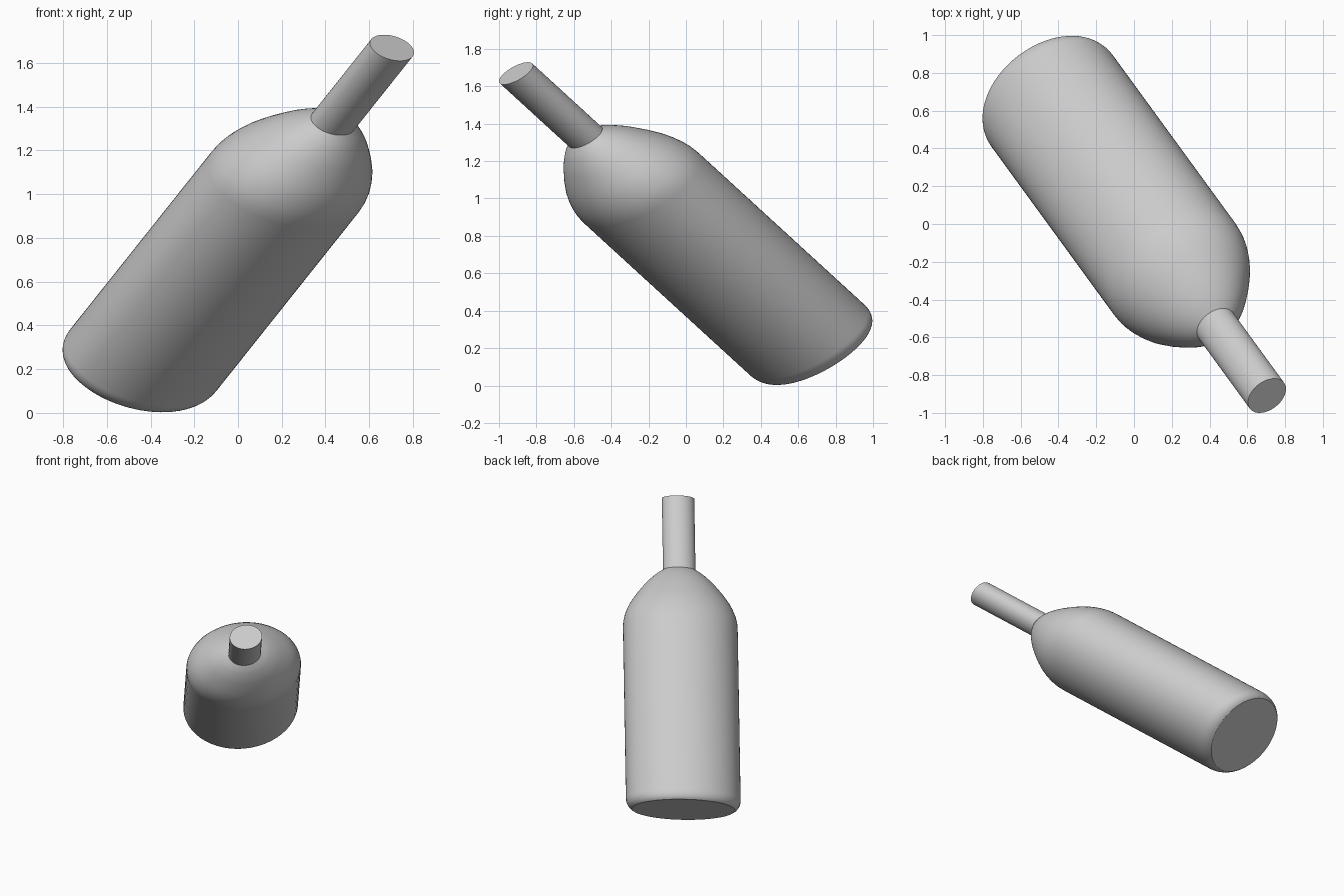
import bpy
import bmesh
import math
from mathutils import Matrix, Vector

cube = bpy.data.objects.get("Cube")
if cube:
    bpy.data.objects.remove(cube)

# One plain material for the whole bottle
grey = bpy.data.materials.new("light_grey")
grey.use_nodes = True
colour = (0.6, 0.6, 0.6, 1.0)
grey.diffuse_color = colour
grey.node_tree.nodes["Principled BSDF"].inputs["Base Color"].default_value = colour

# Slanted frame: two half-widths of the oval section, the long axis, the base centre
side = Vector((0.3565, 0.1266, -0.0773))
depth = Vector((0.0, 0.2954, 0.1965))
axis = Vector((1.137, -1.56, 1.428))
base = Vector((-0.433, 0.651, 0.241))
frame = Matrix((side, depth, axis)).transposed().to_4x4()
frame.translation = base

SEGMENTS = 72


def lathe(name, profile):
    """Turn (radius, height) points into a closed solid in the slanted frame."""
    bm = bmesh.new()
    rings = []
    for radius, height in profile:
        angles = [2 * math.pi * i / SEGMENTS for i in range(SEGMENTS)]
        rings.append([bm.verts.new((radius * math.cos(a), radius * math.sin(a), height))
                      for a in angles])
    for low, high in zip(rings, rings[1:]):
        for i in range(SEGMENTS):
            j = (i + 1) % SEGMENTS
            bm.faces.new((low[i], low[j], high[j], high[i]))
    bm.faces.new(rings[0][::-1])
    bm.faces.new(rings[-1])
    bm.transform(frame)
    bmesh.ops.recalc_face_normals(bm, faces=bm.faces[:])
    mesh = bpy.data.meshes.new(name)
    bm.to_mesh(mesh)
    bm.free()
    mesh.materials.append(grey)
    obj = bpy.data.objects.new(name, mesh)
    bpy.context.collection.objects.link(obj)
    bpy.ops.object.select_all(action='DESELECT')
    obj.select_set(True)
    bpy.context.view_layer.objects.active = obj
    bpy.ops.object.shade_smooth_by_angle(angle=math.radians(25))
    return obj


# Rounded foot
foot = []
sweep = math.radians(65)
for step in range(6, -1, -1):
    a = sweep * step / 6
    foot.append((1 - 0.1 * (1 - math.cos(a)) / (1 - math.cos(sweep)),
                 -0.033 * math.sin(a) / math.sin(sweep)))

# Straight wall and domed shoulder
shoulder_start = 0.57
shoulder = [(1, 0), (0.992, 0.02), (0.965, 0.04), (0.922, 0.06), (0.866, 0.08),
            (0.81, 0.095), (0.752, 0.11), (0.69, 0.124), (0.632, 0.137),
            (0.568, 0.15), (0.5, 0.162), (0.445, 0.171), (0.385, 0.18), (0.282, 0.192)]
lathe("bottle_body", foot + [(r, shoulder_start + h) for r, h in shoulder])

# Plain tubular neck
lathe("bottle_neck", [(0.2825, 0.75), (0.2825, 1.0)])
